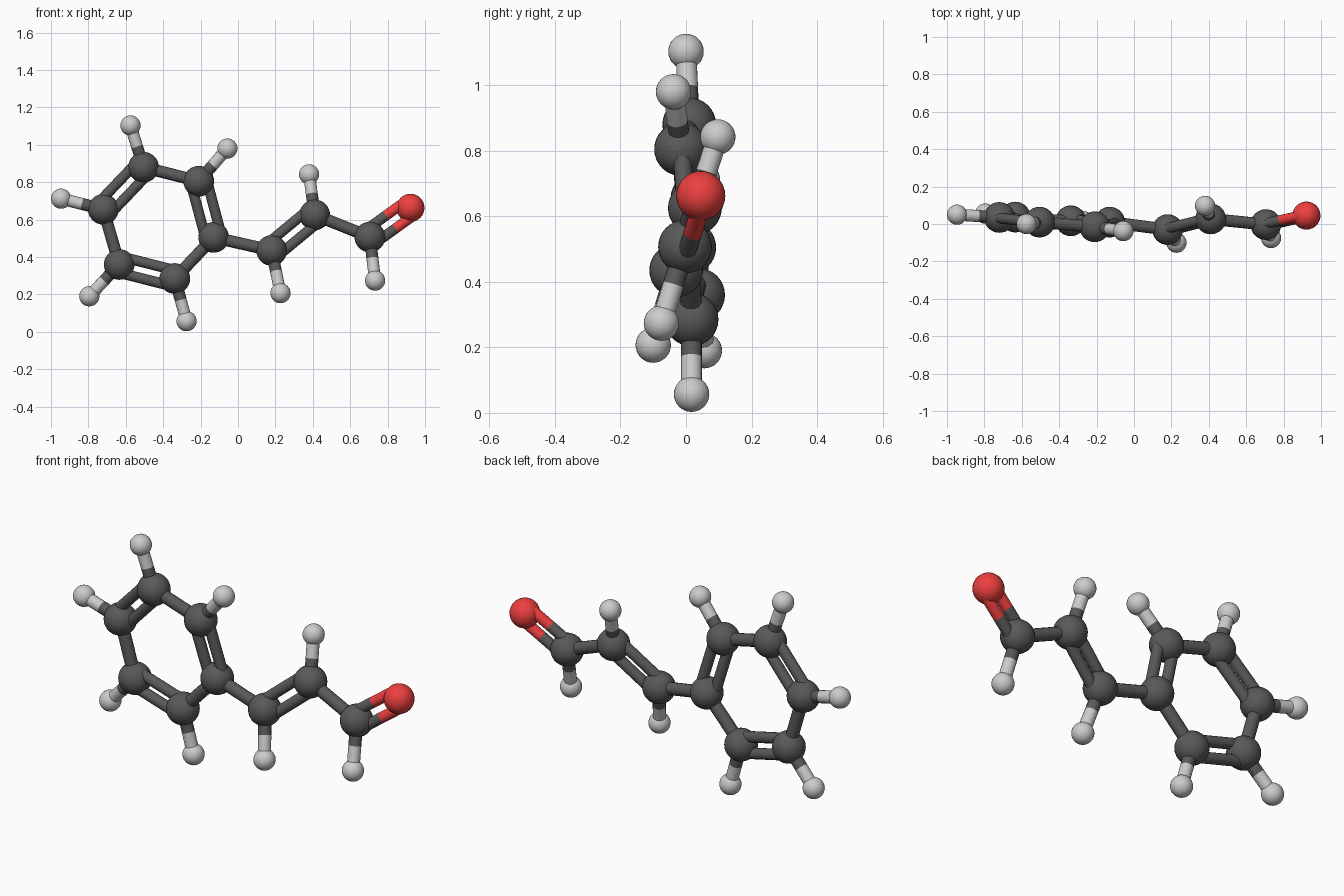
import bpy
from mathutils import Vector

if "Cube" in bpy.data.objects:
    bpy.data.objects.remove(bpy.data.objects["Cube"])


def material(name, rgb):
    m = bpy.data.materials.new(name)
    m.diffuse_color = (*rgb, 1)
    m.use_nodes = True
    m.node_tree.nodes["Principled BSDF"].inputs["Base Color"].default_value = m.diffuse_color
    return m


# element: radius, material, plain name
KINDS = {
    "C": (0.082, material("dark_grey", (0.10, 0.10, 0.10)), "carbon"),
    "H": (0.054, material("light_grey", (0.55, 0.55, 0.55)), "hydrogen"),
    "O": (0.075, material("red", (0.85, 0.05, 0.05)), "oxygen"),
}

# atom: element, position
ATOMS = {
    "ring1": ("C", (-0.13, 0.01, 0.505)),
    "ring2": ("C", (-0.21, -0.015, 0.805)),
    "ring3": ("C", (-0.505, 0.01, 0.88)),
    "ring4": ("C", (-0.72, 0.035, 0.655)),
    "ring5": ("C", (-0.635, 0.037, 0.36)),
    "ring6": ("C", (-0.338, 0.017, 0.285)),
    "chain1": ("C", (0.18, -0.03, 0.435)),
    "chain2": ("C", (0.41, 0.027, 0.625)),
    "chain3": ("C", (0.705, -0.003, 0.507)),
    "end": ("O", (0.922, 0.045, 0.663)),
    "h2": ("H", (-0.057, -0.038, 0.98)),
    "h3": ("H", (-0.575, 0.0, 1.103)),
    "h4": ("H", (-0.946, 0.05, 0.712)),
    "h5": ("H", (-0.795, 0.056, 0.19)),
    "h6": ("H", (-0.275, 0.017, 0.057)),
    "h7": ("H", (0.227, -0.1, 0.207)),
    "h8": ("H", (0.38, 0.097, 0.842)),
    "h9": ("H", (0.733, -0.075, 0.274)),
}

SINGLE = [("ring2", "ring3"), ("ring4", "ring5"), ("ring6", "ring1"),
          ("ring1", "chain1"), ("chain2", "chain3"),
          ("ring2", "h2"), ("ring3", "h3"), ("ring4", "h4"), ("ring5", "h5"),
          ("ring6", "h6"), ("chain1", "h7"), ("chain2", "h8"), ("chain3", "h9")]
DOUBLE = [("ring1", "ring2"), ("ring3", "ring4"), ("ring5", "ring6"),
          ("chain1", "chain2"), ("chain3", "end")]


def finish(name, mat):
    ob = bpy.context.object
    ob.name = name
    ob.data.materials.append(mat)
    bpy.ops.object.shade_smooth_by_angle()


def rod(name, a, b, radius, mat):
    d = b - a
    bpy.ops.mesh.primitive_cylinder_add(
        vertices=16, radius=radius, depth=d.length, location=(a + b) / 2,
        rotation=d.to_track_quat('Z', 'Y').to_euler())
    finish(name, mat)


def bond(n1, n2, radius, offsets):
    # each half takes the colour of its own atom
    (k1, p1), (k2, p2) = ATOMS[n1], ATOMS[n2]
    a, b = Vector(p1), Vector(p2)
    side = (b - a).cross(Vector((0, 1, 0))).normalized()
    for off in offsets:
        s = a + side * off
        e = b + side * off
        mid = (s + e) / 2
        rod(f"bond_{n1}_to_{n2}", s, mid, radius, KINDS[k1][1])
        rod(f"bond_{n2}_to_{n1}", mid, e, radius, KINDS[k2][1])


# Atoms
for name, (kind, pos) in ATOMS.items():
    r, mat, label = KINDS[kind]
    bpy.ops.mesh.primitive_uv_sphere_add(segments=32, ring_count=16,
                                         radius=r, location=pos)
    finish(f"{label}_{name}", mat)

# Bonds
for n1, n2 in SINGLE:
    bond(n1, n2, 0.032, [0])
for n1, n2 in DOUBLE:
    bond(n1, n2, 0.028, [-0.043, 0.043])
